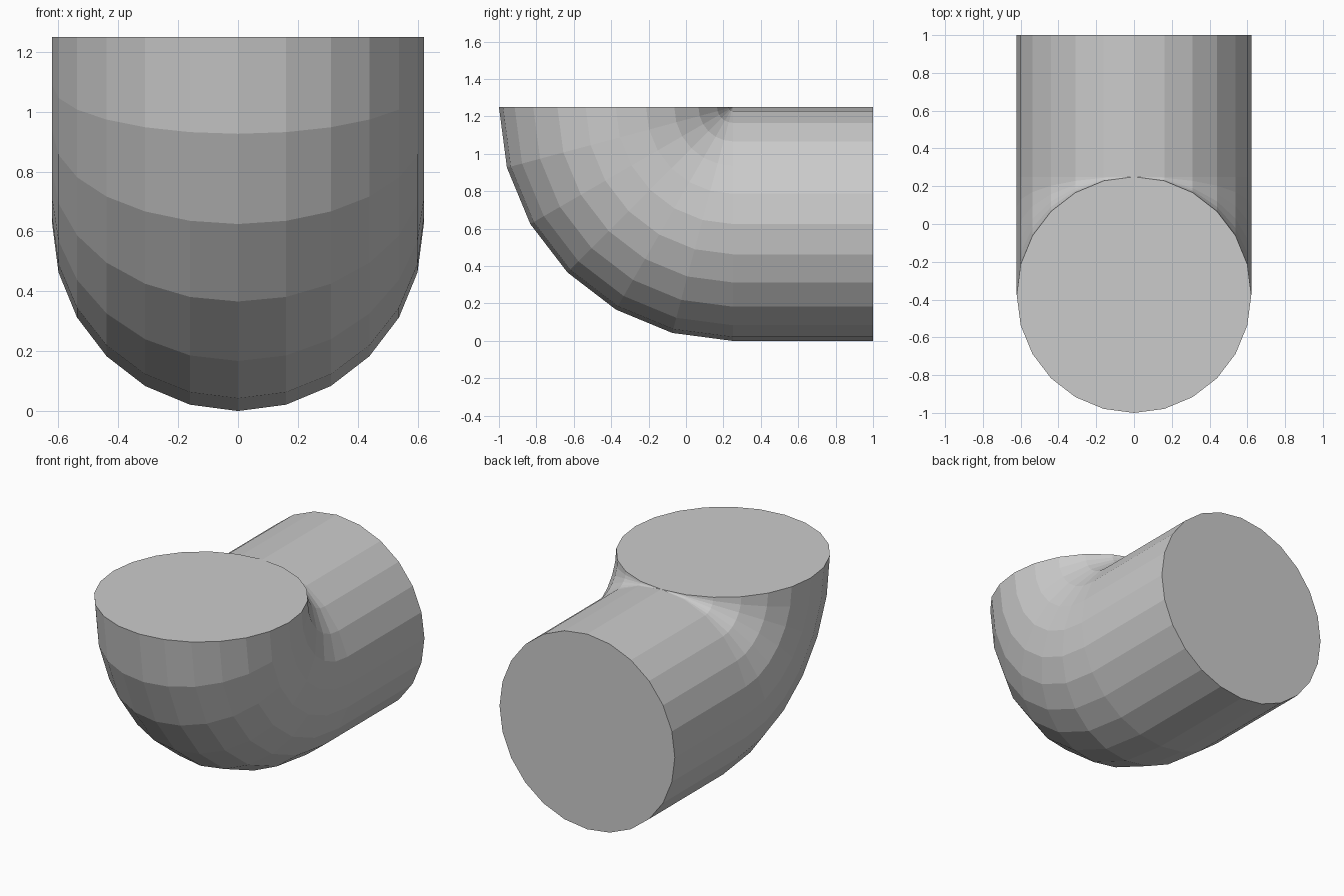
import bpy, bmesh
from math import sin, cos, pi, radians

if "Cube" in bpy.data.objects:
    bpy.data.objects.remove(bpy.data.objects["Cube"])

SIDES, BEND_STEPS = 24, 6
RX, R = 0.621, 0.625          # pipe half width / half height
PIVOT_Y, PIVOT_Z = 0.25, 1.25 # centre of the bend

bm = bmesh.new()


def ring(angle, offset=0.0):
    """Pipe section swung about the pivot; angle 0 faces +y."""
    verts = []
    for i in range(SIDES):
        t = 2 * pi * i / SIDES
        d = R + R * cos(t)    # distance from the pivot
        verts.append(bm.verts.new((RX * sin(t),
                                   PIVOT_Y + offset - d * sin(angle),
                                   PIVOT_Z - d * cos(angle))))
    return verts


# Straight pipe end followed by the quarter bend up to the top opening
rings = [ring(0, 0.75)]
rings += [ring(radians(90) * k / BEND_STEPS) for k in range(BEND_STEPS + 1)]
for a, b in zip(rings, rings[1:]):
    for i in range(SIDES):
        j = (i + 1) % SIDES
        bm.faces.new((a[i], a[j], b[j], b[i]))

# Flat end caps
bm.faces.new(rings[0])
bm.faces.new(rings[-1])

# Pinch the inner corner together
bmesh.ops.remove_doubles(bm, verts=bm.verts[:], dist=0.0005)
bmesh.ops.recalc_face_normals(bm, faces=bm.faces[:])

mesh = bpy.data.meshes.new("pipe_elbow")
bm.to_mesh(mesh)
bm.free()
bpy.context.collection.objects.link(bpy.data.objects.new("pipe_elbow", mesh))
